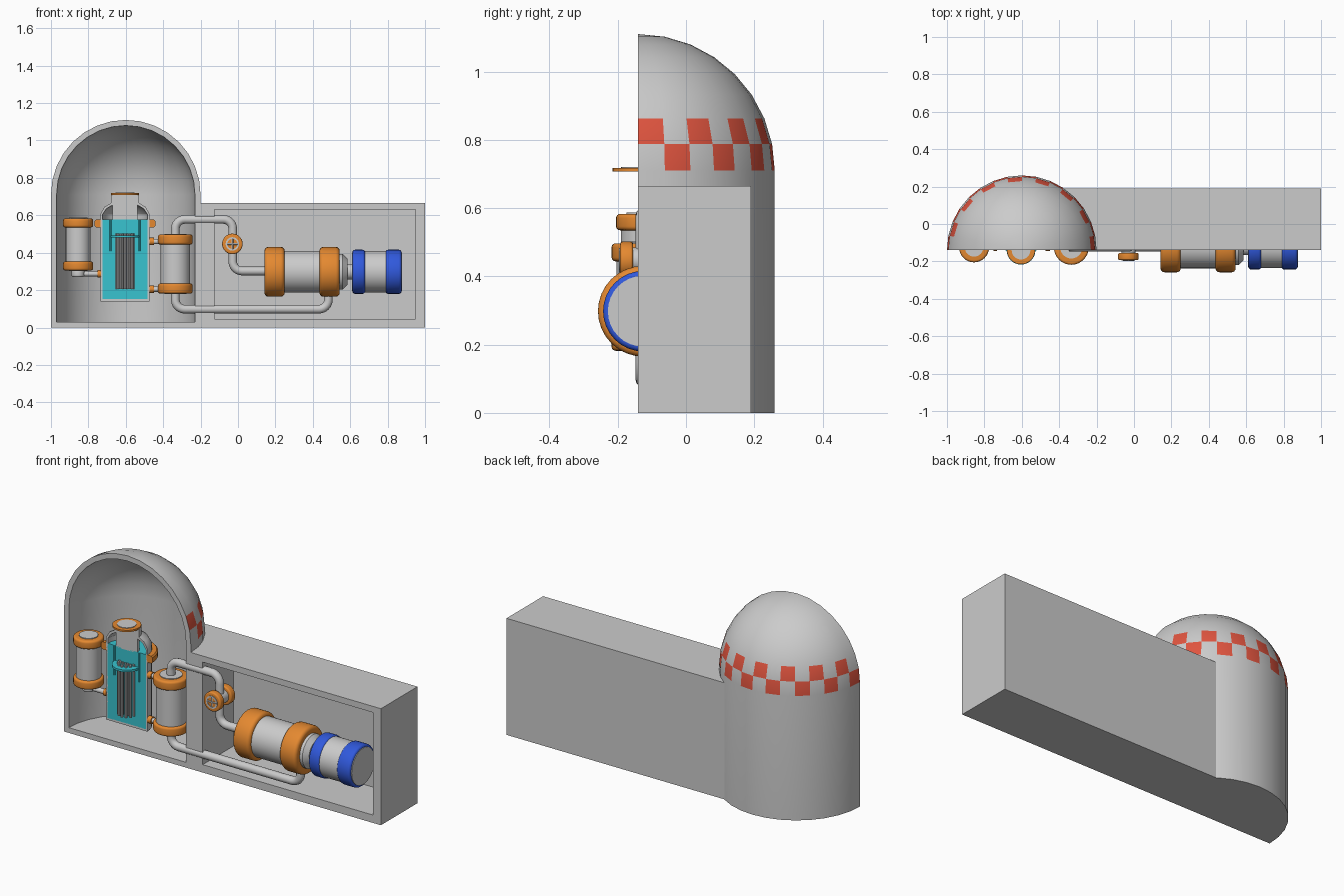
import bpy, bmesh, math
from mathutils import Matrix, Vector

if "Cube" in bpy.data.objects:
    bpy.data.objects.remove(bpy.data.objects["Cube"])

Y = -0.125          # axis plane of the machinery
CUT = -0.14         # plane of the cutaway


def material(name, rgb):
    m = bpy.data.materials.new(name)
    m.diffuse_color = (*rgb, 1)
    m.use_nodes = True
    m.node_tree.nodes["Principled BSDF"].inputs["Base Color"].default_value = m.diffuse_color
    return m


ORANGE = material("orange", (0.78, 0.25, 0.03))
BLUE = material("blue", (0.03, 0.10, 0.72))
CYAN = material("cyan", (0.04, 0.55, 0.63))
RED = material("red", (0.75, 0.09, 0.05))
TURN = {"z": Matrix.Identity(3),
        "x": Matrix.Rotation(math.pi / 2, 3, "Y"),
        "y": Matrix.Rotation(math.pi / 2, 3, "X")}


def finish(name, bm, loc=(0, 0, 0), mat=None):
    bmesh.ops.recalc_face_normals(bm, faces=bm.faces[:])
    me = bpy.data.meshes.new(name)
    bm.to_mesh(me)
    bm.free()
    ob = bpy.data.objects.new(name, me)
    ob.location = loc
    bpy.context.collection.objects.link(ob)
    if mat:
        me.materials.append(mat)
    return ob


def lathe(name, profile, loc, mat=None, axis="z", half=False, steps=32):
    """Revolve (radius, height) points; half=True keeps the back half with flat caps."""
    bm = bmesh.new()
    count = steps // 2 + 1 if half else steps
    centre = {j: bm.verts.new((0, 0, h)) for j, (r, h) in enumerate(profile) if r == 0}
    rings = []
    for i in range(count):
        a = 2 * math.pi * i / steps
        rings.append([centre.get(j) or bm.verts.new((r * math.cos(a), r * math.sin(a), h))
                      for j, (r, h) in enumerate(profile)])
    n = len(profile)
    for i in range(count - 1 if half else count):
        p, q = rings[i], rings[(i + 1) % count]
        for j in range(n):
            k = (j + 1) % n
            quad = list(dict.fromkeys((p[j], q[j], q[k], p[k])))
            if len(quad) > 2:
                bm.faces.new(quad)
    if half:
        bm.faces.new(rings[0])
        bm.faces.new(rings[-1])
    bmesh.ops.transform(bm, matrix=TURN[axis].to_4x4(), verts=bm.verts[:])
    return finish(name, bm, loc, mat)


def drum(name, r, a, b, loc, mat=None, axis="z", bevel=0.0, half=False, steps=32):
    """Solid cylinder from a to b along its axis, with optional rounded rims."""
    if bevel:
        arc = [(bevel * math.sin(t), bevel * math.cos(t)) for t in
               (0, math.pi / 8, math.pi / 4, 3 * math.pi / 8, math.pi / 2)]
        prof = [(0, a)] + [(r - bevel + s, a + bevel - c) for s, c in arc]
        prof += [(r - bevel + s, b - bevel + c) for s, c in reversed(arc)] + [(0, b)]
    else:
        prof = [(0, a), (r, a), (r, b), (0, b)]
    return lathe(name, prof, loc, mat, axis, half, steps)


def prism(name, outline, z0, z1):
    bm = bmesh.new()
    low = [bm.verts.new((x, y, z0)) for x, y in outline]
    face = bm.faces.new(low)
    ext = bmesh.ops.extrude_face_region(bm, geom=[face])["geom"]
    bmesh.ops.translate(bm, vec=(0, 0, z1 - z0),
                        verts=[v for v in ext if isinstance(v, bmesh.types.BMVert)])
    return finish(name, bm)


def pipe(name, corners, radius=0.023, bend=0.05, mat=None):
    """Round pipe through (x, z) corners with curved elbows."""
    pts = [Vector((x, Y, z)) for x, z in corners]
    path = [pts[0]]
    for a, b, c in zip(pts, pts[1:], pts[2:]):
        s, e = b + (a - b).normalized() * bend, b + (c - b).normalized() * bend
        o = s + e - b
        for i in range(7):
            t = i * math.pi / 12
            path.append(o + (s - o) * math.cos(t) + (e - o) * math.sin(t))
    path.append(pts[-1])
    cu = bpy.data.curves.new(name, "CURVE")
    cu.dimensions = "3D"
    cu.bevel_depth, cu.bevel_resolution, cu.use_fill_caps = radius, 4, True
    sp = cu.splines.new("POLY")
    sp.points.add(len(path) - 1)
    for p, v in zip(sp.points, path):
        p.co = (*v, 1)
    ob = bpy.data.objects.new(name, cu)
    bpy.context.collection.objects.link(ob)
    if mat:
        cu.materials.append(mat)
    bpy.ops.object.select_all(action="DESELECT")
    ob.select_set(True)
    bpy.context.view_layer.objects.active = ob
    bpy.ops.object.convert(target="MESH")


# Containment building: half shell with dome
def dome(r):
    return [(r * math.cos(i * math.pi / 16), 0.71 + r * math.sin(i * math.pi / 16)) for i in range(8)]


shell = lathe("containment_shell", [(0, 0), (0.4, 0)] + dome(0.4) + [(0, 1.11), (0, 1.08)]
              + dome(0.37)[::-1] + [(0.37, 0.03), (0, 0.03)], (-0.6, CUT, 0), half=True)

# Red checker tiles on the two lowest dome rows
shell.data.materials.append(None)
shell.data.materials.append(RED)
step = math.pi / 16
for f in shell.data.polygons:
    c = f.center
    row = 0 if c.z < 0.788 else 1
    if len(f.vertices) == 4 and 0.71 < c.z < 0.863 and math.hypot(c.x, c.y, c.z - 0.71) > 0.385:
        if (int(math.atan2(c.y, c.x) / step) + row) % 2:
            f.material_index = 1

# Turbine hall: block fitted to the round shell, hollowed from the front
fit = [(-0.6 + 0.385 * math.cos(a), CUT + 0.385 * math.sin(a))
       for a in [math.asin(0.33 / 0.385) * i / 6 for i in range(6, -1, -1)]]
hall = prism("turbine_hall", fit + [(1, CUT), (1, 0.19)], 0, 0.665)
cutter = prism("hall_cutter", [(-0.125, -0.3), (0.95, -0.3), (0.95, 0.14), (-0.125, 0.14)], 0.045, 0.63)
cutter.hide_render = True
mod = hall.modifiers.new("hollow", "BOOLEAN")
mod.object, mod.operation, mod.solver = cutter, "DIFFERENCE", "EXACT"
bpy.context.view_layer.objects.active = hall
bpy.ops.object.modifier_apply(modifier=mod.name)
bpy.data.objects.remove(cutter)

# Reactor vessel, cut in half, with its water
R = (-0.604, CUT, 0)
lathe("reactor_vessel", [(0, 0.14), (0.13, 0.14), (0.13, 0.61), (0.11, 0.645), (0.076, 0.665),
                         (0.076, 0.71), (0.066, 0.71), (0.066, 0.655), (0.1, 0.635),
                         (0.12, 0.605), (0.12, 0.152), (0, 0.152)], R, half=True)
drum("reactor_water", 0.121, 0.151, 0.577, R, CYAN, half=True)
lathe("vessel_flange", [(0.125, 0.535), (0.155, 0.535), (0.162, 0.542), (0.162, 0.57),
                        (0.155, 0.577), (0.125, 0.577)], R, ORANGE, half=True)
drum("control_column", 0.067, 0.57, 0.712, R, half=True)
drum("column_cap_ring", 0.075, 0.708, 0.718, R, ORANGE)
drum("column_cap", 0.05, 0.712, 0.721, R)

# Core: plate, fuel rods and control rods
drum("core_plate", 0.077, 0.48, 0.492, R, CYAN)
for i in range(12):
    a = 2 * math.pi * i / 12
    spot = (R[0] + 0.044 * math.cos(a), CUT + 0.044 * math.sin(a), 0)
    drum(f"fuel_rod_{i}", 0.007, 0.205, 0.502, spot, steps=10)
for i in range(5):
    drum(f"inner_rod_{i}", 0.006, 0.205, 0.502, (R[0] - 0.03 + 0.015 * i, CUT - 0.012, 0), steps=10)
for s in (-1, 1):
    drum("core_side_plate", 0.005, 0.41, 0.577, (R[0] + s * 0.077, CUT, 0), CYAN, steps=10)


# Upright tanks: body with two orange bands
def tank(name, x, r, band, low, high, h):
    drum(name + "_body", r, low + 0.01, high - 0.01, (x, Y, 0))
    drum(name + "_end_caps", r * 0.75, low - 0.004, high + 0.004, (x, Y, 0))
    for label, a in (("lower", low), ("upper", high - h)):
        drum(f"{name}_{label}_band", band, a, a + h, (x, Y, 0), ORANGE, bevel=0.012)


tank("pressurizer", -0.855, 0.066, 0.08, 0.305, 0.583, 0.048)
tank("steam_generator", -0.335, 0.079, 0.093, 0.182, 0.497, 0.053)
drum("pressurizer_outlet", 0.035, 0.27, 0.31, (-0.855, Y, 0), bevel=0.01)
pipe("pressurizer_pipe", [(-0.85, 0.287), (-0.72, 0.287)], 0.014)
drum("pressurizer_pipe_collar", 0.02, -0.752, -0.733, (0, Y, 0.287), ORANGE, "x")
for z in (0.46, 0.205):
    pipe("coolant_pipe", [(-0.5, z), (-0.4, z)], 0.014)
    drum("coolant_collar", 0.02, -0.474, -0.45, (0, Y, z), ORANGE, "x")

# Steam line and return line
pipe("steam_line", [(-0.335, 0.48), (-0.335, 0.578), (-0.028, 0.578), (-0.028, 0.302), (0.16, 0.302)])
pipe("return_line", [(-0.335, 0.2), (-0.335, 0.098), (0.483, 0.098), (0.483, 0.2)])

# Valve on the steam line: spool with a cross-marked wheel
V = (-0.03, 0, 0.447)
drum("valve_body", 0.038, 0.06, 0.19, V, None, "y")
drum("valve_rear_flange", 0.055, 0.055, 0.095, V, ORANGE, "y", 0.008)
drum("valve_front_flange", 0.055, 0.155, 0.193, V, ORANGE, "y", 0.008)
lathe("valve_wheel_rim", [(0.027, 0.19), (0.036, 0.19), (0.036, 0.196), (0.027, 0.196)], V, None, "y")
for ax in ("x", "z"):
    drum("valve_spoke", 0.006, -0.03, 0.03, (V[0], -0.191, V[2]), None, ax, steps=8)

# Turbine
T = (0, Y, 0.298)
drum("turbine_body", 0.112, 0.15, 0.53, T, None, "x")
drum("turbine_front_band", 0.133, 0.142, 0.249, T, ORANGE, "x", 0.02)
drum("turbine_rear_band", 0.133, 0.436, 0.543, T, ORANGE, "x", 0.02)
lathe("turbine_nose", [(0, 0.53), (0.095, 0.53), (0.095, 0.56), (0.07, 0.585), (0, 0.585)], T, None, "x")
drum("drive_shaft", 0.042, 0.57, 0.63, T, None, "x")

# Generator
drum("generator_body", 0.111, 0.63, 0.86, T, None, "x")
drum("generator_end_plates", 0.104, 0.609, 0.878, T, None, "x")
drum("generator_front_band", 0.118, 0.612, 0.68, T, BLUE, "x", 0.014)
drum("generator_rear_band", 0.118, 0.789, 0.874, T, BLUE, "x", 0.014)

# Smooth shading with sharp edges kept
bpy.ops.object.select_all(action="SELECT")
bpy.context.view_layer.objects.active = shell
bpy.ops.object.shade_smooth_by_angle(angle=math.radians(32))
